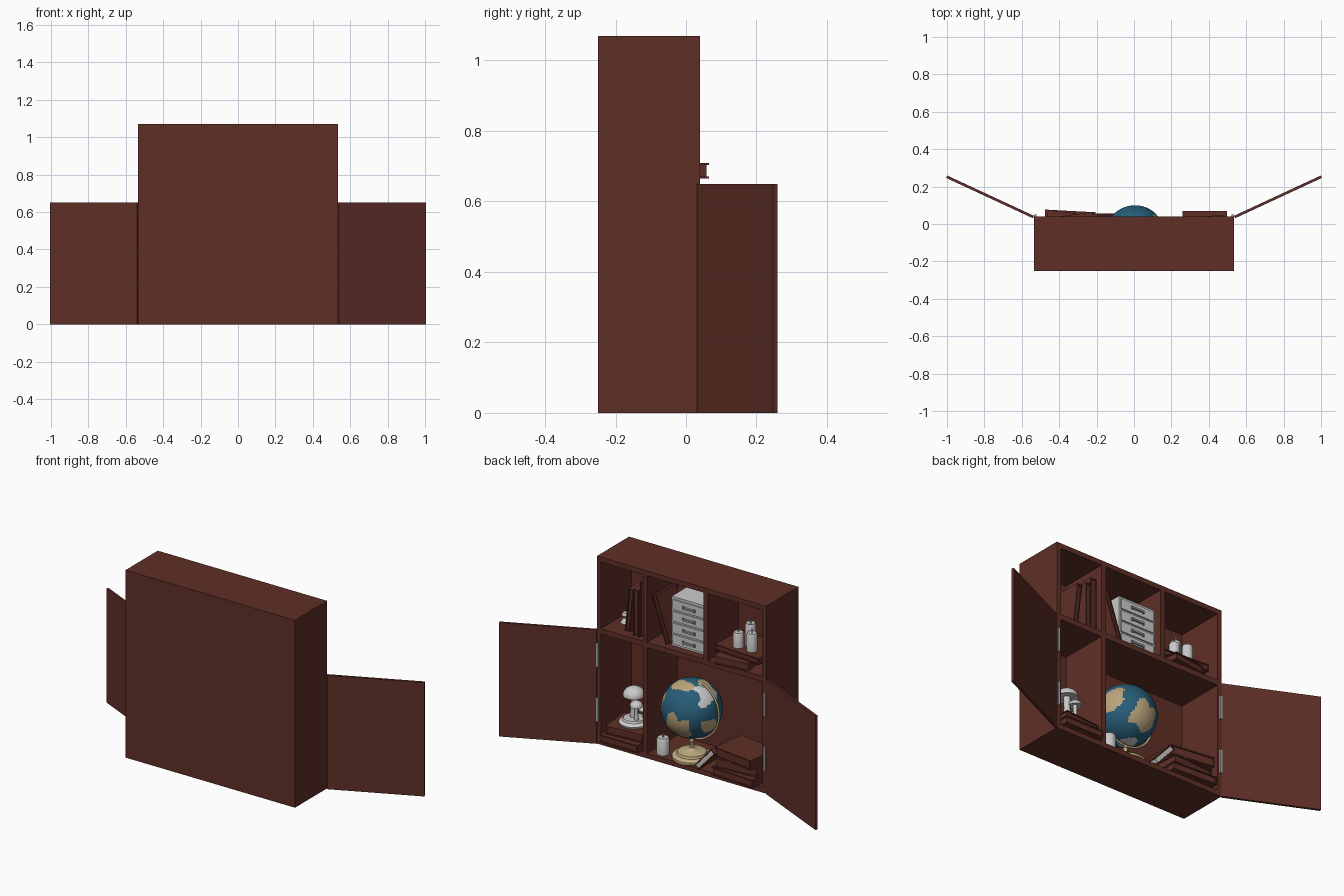
import bpy, bmesh, math
from mathutils import Vector, Matrix, Euler

if "Cube" in bpy.data.objects:
    bpy.data.objects.remove(bpy.data.objects["Cube"])


def mat(name, col):
    m = bpy.data.materials.new(name)
    m.diffuse_color = (*col, 1)
    m.use_nodes = True
    m.node_tree.nodes["Principled BSDF"].inputs["Base Color"].default_value = m.diffuse_color
    return m


WOOD = mat("red_brown_wood", (0.115, 0.028, 0.02))
SEA = mat("sea_blue", (0.02, 0.11, 0.19))
LAND = mat("land_tan", (0.5, 0.37, 0.2))
WHITE = mat("off_white", (0.6, 0.6, 0.6))
METAL = mat("hinge_grey", (0.4, 0.4, 0.4))
BRASS = mat("pale_brass", (0.52, 0.42, 0.22))


def finish(bm, name, mats, smooth=False):
    bmesh.ops.recalc_face_normals(bm, faces=bm.faces)
    me = bpy.data.meshes.new(name)
    bm.to_mesh(me)
    bm.free()
    for m in mats:
        me.materials.append(m)
    ob = bpy.data.objects.new(name, me)
    bpy.context.collection.objects.link(ob)
    if smooth:
        bpy.context.view_layer.objects.active = ob
        bpy.ops.object.select_all(action='DESELECT')
        ob.select_set(True)
        bpy.ops.object.shade_smooth_by_angle(angle=math.radians(40))
    return ob


def add_box(bm, a, b, mi=0):
    a, b = Vector(a), Vector(b)
    s = b - a
    mx = Matrix.Translation((a + b) / 2) @ Matrix.Diagonal((s.x, s.y, s.z, 1))
    for v in bmesh.ops.create_cube(bm, size=1, matrix=mx)['verts']:
        for f in v.link_faces:
            f.material_index = mi


def box(name, a, b, m):
    bm = bmesh.new()
    add_box(bm, a, b)
    return finish(bm, name, [m])


def lathe(name, profile, loc, m, n=32):
    """Revolve (radius, height) points about z."""
    bm = bmesh.new()
    vs = [bm.verts.new((r, 0, z)) for r, z in profile]
    es = [bm.edges.new(p) for p in zip(vs, vs[1:])]
    bmesh.ops.spin(bm, geom=vs + es, axis=(0, 0, 1), cent=(0, 0, 0),
                   angle=math.tau, steps=n)
    bmesh.ops.remove_doubles(bm, verts=bm.verts, dist=0.0003)
    ob = finish(bm, name, [m], True)
    ob.location = loc
    return ob


def book(name, loc, size, rot=(0, 0, 0), pages=WOOD):
    """Hardback lying flat: two covers, spine on -x, inset pages."""
    w, d, t = (s / 2 for s in size)
    c = 0.006
    bm = bmesh.new()
    add_box(bm, (-w, -d, -t), (w, d, -t + c))
    add_box(bm, (-w, -d, t - c), (w, d, t))
    add_box(bm, (-w, -d, -t + c), (-w + c, d, t - c))
    add_box(bm, (-w + c, -d + c, -t + c), (w - c, d - c, t - c), 1)
    ob = finish(bm, name, [WOOD, pages])
    ob.location = loc
    ob.rotation_euler = Euler([math.radians(r) for r in rot])
    return ob


# cabinet carcass, open towards +y
B, F = -0.25, 0.04
box("back_panel", (-.535, B, 0), (.535, B + .015, 1.07), WOOD)
box("cabinet_top", (-.535, B, 1.042), (.535, F, 1.07), WOOD)
box("cabinet_bottom", (-.535, B, 0), (.535, F, .028), WOOD)
for s in (-1, 1):
    box("side_panel", (s * .535, B, 0), (s * .51, F, 1.07), WOOD)
box("middle_shelf", (-.52, B, .632), (.52, F, .662), WOOD)
box("lower_divider", (.217, B, .02), (.245, F, .64), WOOD)
box("upper_divider_a", (.217, B, .65), (.245, F, 1.05), WOOD)
box("upper_divider_b", (-.168, B, .65), (-.14, F, 1.05), WOOD)

# open doors with hinges
for s in (-1, 1):
    d = box("door", (0, -.007, 0), (.512, .007, .65), WOOD)
    d.location = (s * .537, .037, 0)
    ang = math.atan2(.215, .463)
    d.rotation_euler = (0, 0, ang if s > 0 else math.pi - ang)
    for z in (.13, .44):
        box("hinge", (s * .527 - .007, .034, z), (s * .527 + .007, .05, z + .135), METAL)

# globe: sphere with land patches chosen by direction
GC = Vector((.005, -.06, .308))
patches = [((.17, .37, .91), .33, 1), ((-.67, .17, .72), .33, 2), ((-.46, -.21, .86), .3, 1),
           ((-.05, .92, -.38), .45, 1), ((-.89, .32, -.31), .38, 1), ((.915, .37, .13), .4, 1),
           ((.3, -.9, .2), .5, 1), ((-.6, -.75, -.2), .35, 1), ((0, 0, -1), .3, 2)]
bm = bmesh.new()
bmesh.ops.create_uvsphere(bm, u_segments=96, v_segments=48, radius=.16)
for f in bm.faces:
    n = f.calc_center_median().normalized()
    wob = .09 * math.sin(9 * n.x + 4 * n.z) + .07 * math.sin(11 * n.z - 6 * n.y)
    for c, r, mi in patches:
        if n.angle(Vector(c)) < r + wob:
            f.material_index = mi
            break
finish(bm, "globe_ball", [SEA, LAND, WHITE], True).location = GC

# globe stand and meridian arm
lathe("globe_stand", [(0, 0), (.104, 0), (.104, .012), (.095, .02), (.08, .022), (.075, .034),
                      (.05, .038), (.022, .044), (.009, .055), (.009, .085), (.013, .092),
                      (.008, .1), (.008, .112), (0, .112)], (GC.x, GC.y, .028), BRASS)
cu = bpy.data.curves.new("meridian_arm", 'CURVE')
cu.dimensions = '3D'
cu.bevel_depth = .006
cu.bevel_resolution = 2
cu.use_fill_caps = True
sp = cu.splines.new('POLY')
sp.points.add(32)
for i, p in enumerate(sp.points):
    t = math.radians(-113 + 180 * i / 32)
    p.co = (-.171 * math.cos(t), 0, .171 * math.sin(t), 1)
cu.materials.append(BRASS)
arm = bpy.data.objects.new("meridian_arm", cu)
arm.location = GC
bpy.context.collection.objects.link(arm)


# candles with wicks
def candle(x, y, z, h, r=.033):
    lathe("candle", [(0, 0), (r, 0), (r, h * .85), (r * .85, h * .93), (r * .3, h * .9),
                     (r * .12, h * .92), (r * .12, h + .015), (0, h + .015)], (x, y, z), WHITE, 20)


candle(.152, -.01, .028, .1)
for x, y, h in ((-.30, -.045, .09), (-.345, -.09, .14), (-.385, -.045, .11)):
    candle(x, y, .745, h, .028)

# mushroom ornament on a round plate
lathe("ornament_plate", [(0, 0), (.075, 0), (.08, .012), (.07, .022), (.06, .024), (.055, .034), (0, .036)],
      (.37, -.06, .122), WHITE)
for x, y, h, r in ((.377, -.07, .13, .058), (.345, -.045, .085, .034), (.33, -.09, .05, .026)):
    prof = [(0, 0), (r * .4, 0), (r * .28, h * .5), (r * .3, h), (r, h - .004)]
    prof += [(r * math.cos(a), h + r * .8 * math.sin(a)) for a in
             (math.pi / 2 * i / 8 for i in range(1, 8))] + [(0, h + r * .8)]
    lathe("mushroom", prof, (x, y, .15), WHITE, 24)

# small figurine behind the upright books
lathe("figurine", [(0, 0), (.028, 0), (.02, .012), (.012, .025), (.022, .042), (.016, .058), (0, .064)],
      (.45, -.1, .662), WHITE, 16)

# mini drawer chest
X0, X1, CY, Z0, H = -.136, .094, -.005, .662, .28
box("drawer_chest", (X0, -.15, Z0), (X1, CY, Z0 + H), WHITE)
for i in range(4):
    z = Z0 + .012 + i * .066
    box("drawer_front", (X0 + .01, CY - .01, z), (X1 - .01, CY + .007, z + .056), WHITE)
    xc = (X0 + X1) / 2
    box("drawer_handle", (xc - .035, CY, z + .022), (xc + .035, CY + .018, z + .032), METAL)
    for s in (-1, 1):
        box("handle_end", (xc + s * .035 - .006, CY, z + .019), (xc + s * .035 + .006, CY + .014, z + .036), METAL)

# upper books: upright, leaning, stacked
for x, t, h, y in ((.267, .04, .31, -.085), (.307, .035, .265, -.075)):
    book("upright_book", (x, y, .663 + h / 2), (h, .18, t), (0, 90, 0))
book("leaning_book", (.362, -.09, .79), (.25, .17, .03), (0, 84, 0))
book("leaning_book", (.148, -.075, .8), (.27, .18, .03), (0, 109, 0))
book("stacked_book", (-.30, -.0925, .687), (.2, .29, .044), (0, 0, 8))
book("stacked_book", (-.335, -.1, .727), (.29, .22, .036), (0, 0, -4))

# lower books: under the ornament and beside the globe
book("stacked_book", (.378, -.04, .051), (.24, .22, .044))
book("stacked_book", (.375, -.06, .097), (.22, .2, .046), (0, 0, 5))
book("stacked_book", (-.345, -.03, .051), (.27, .2, .046), (0, 0, -3))
book("stacked_book", (-.34, -.05, .1), (.25, .2, .05), (0, 0, 4))
book("stacked_book", (-.35, -.04, .153), (.25, .2, .055), (0, 0, -8))
book("tilted_book", (-.155, -.04, .098), (.16, .19, .034), (0, 48, 0), WHITE)
